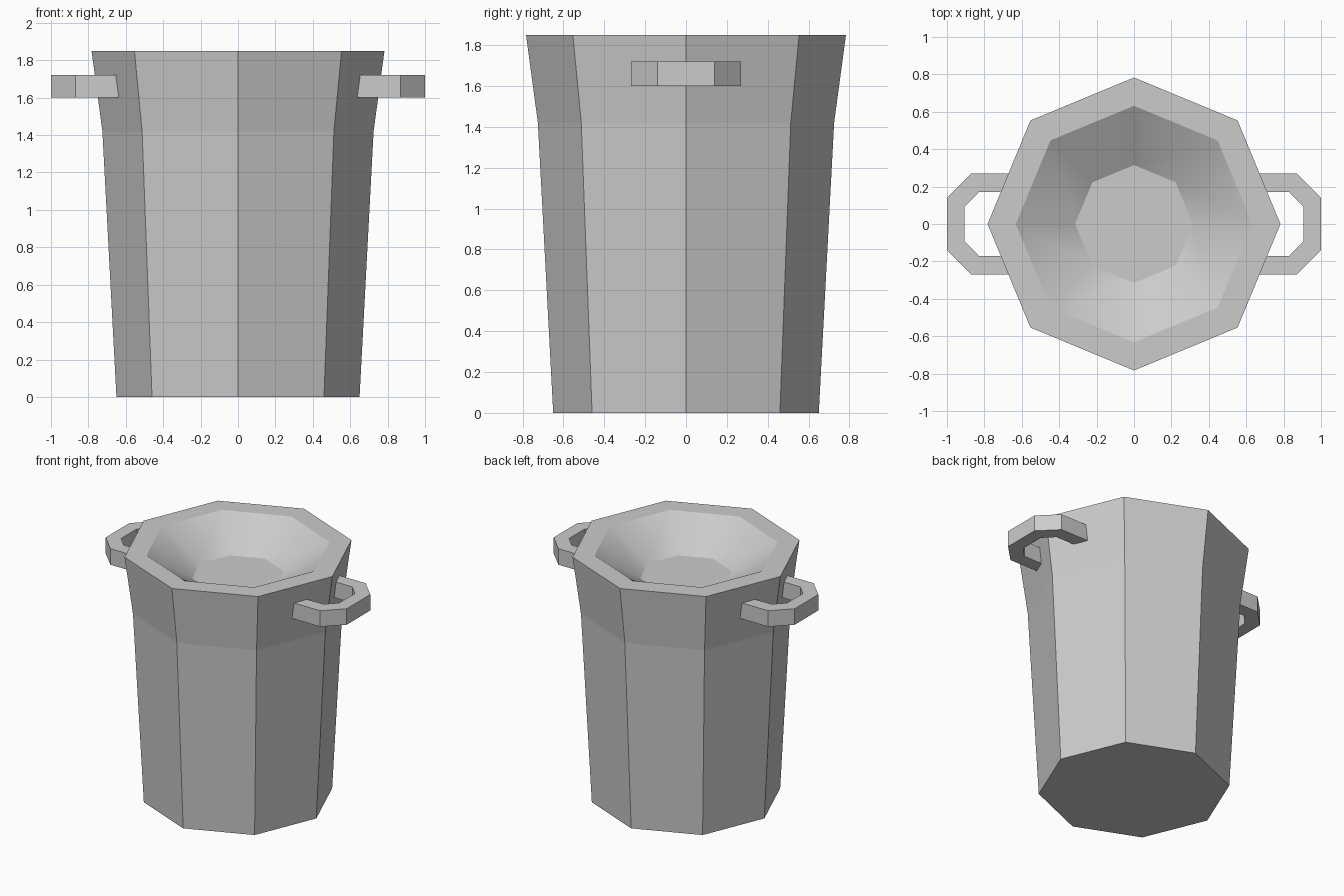
import bpy, bmesh
from math import cos, sin, pi

if "Cube" in bpy.data.objects:
    bpy.data.objects.remove(bpy.data.objects["Cube"])

SIDES = 8


def finish(bm, name):
    bmesh.ops.recalc_face_normals(bm, faces=bm.faces)
    mesh = bpy.data.meshes.new(name)
    bm.to_mesh(mesh)
    bm.free()
    obj = bpy.data.objects.new(name, mesh)
    bpy.context.collection.objects.link(obj)
    return obj


# Bucket: octagonal rings following a profile from base, over the rim, into the bowl
profile = [(0.65, 0), (0.725, 1.42), (0.783, 1.85), (0.632, 1.85), (0.315, 1.655)]
bm = bmesh.new()
rings = [[bm.verts.new((r * cos(2 * pi * i / SIDES), r * sin(2 * pi * i / SIDES), z))
          for i in range(SIDES)] for r, z in profile]
for k, (a, b) in enumerate(zip(rings, rings[1:])):
    for i in range(SIDES):
        j = (i + 1) % SIDES
        face = bm.faces.new((a[i], a[j], b[j], b[i]))
        face.smooth = k == 3  # only the bowl wall is smooth
bm.faces.new(rings[0])
bm.faces.new(rings[-1])
finish(bm, "bucket_body")

# Handles: angular loops whose ends are sunk into the body
outer = [(0.63, 0.27), (0.87, 0.27), (1.0, 0.14)]
inner = [(0.67, 0.17), (0.83, 0.17), (0.905, 0.093)]


def full(half):
    return half + [(x, -y) for x, y in reversed(half)]


def handle(name, side):
    bm = bmesh.new()
    sections = []
    for (ox, oy), (ix, iy) in zip(full(outer), full(inner)):
        corners = ((ox, oy, 1.6), (ix, iy, 1.6), (ix, iy, 1.72), (ox, oy, 1.72))
        sections.append([bm.verts.new((side * x, y, z)) for x, y, z in corners])
    for a, b in zip(sections, sections[1:]):
        for i in range(4):
            j = (i + 1) % 4
            bm.faces.new((a[i], a[j], b[j], b[i]))
    bm.faces.new(sections[0])
    bm.faces.new(sections[-1])
    finish(bm, name)


handle("right_handle", 1)
handle("left_handle", -1)
